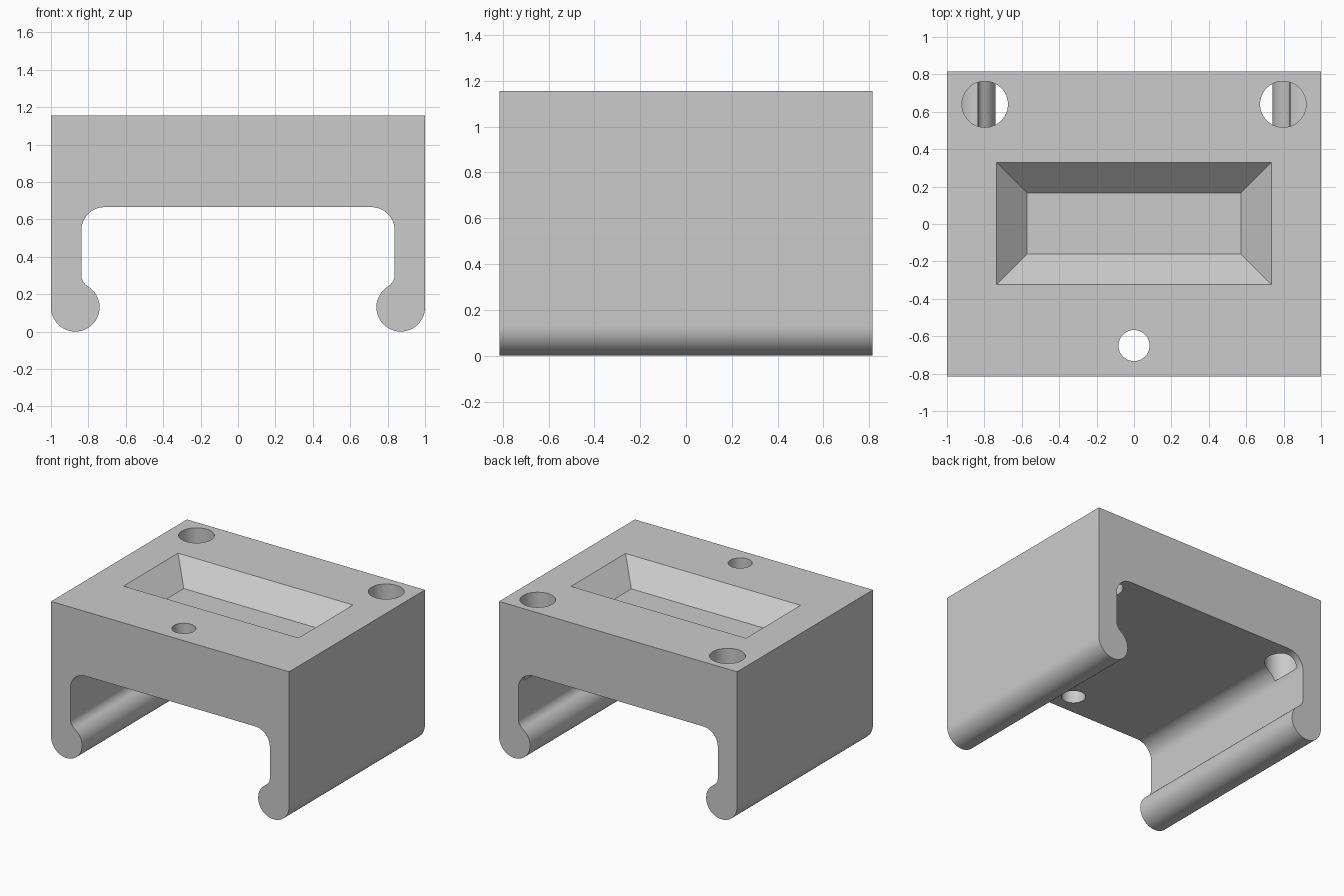
import bpy, bmesh
from math import sin, cos, radians
from mathutils import Matrix, Vector

HEIGHT, HALF_DEPTH = 1.155, 0.815
HOLE_FLOOR = 0.58

cube = bpy.data.objects.get("Cube")
if cube:
    bpy.data.objects.remove(cube, do_unlink=True)

grey = bpy.data.materials.new("plain grey")
grey.use_nodes = True
colour = (0.6, 0.6, 0.6, 1)
grey.diffuse_color = colour
grey.node_tree.nodes["Principled BSDF"].inputs["Base Color"].default_value = colour


def make_object(name, bm):
    bmesh.ops.recalc_face_normals(bm, faces=bm.faces)
    mesh = bpy.data.meshes.new(name)
    bm.to_mesh(mesh)
    bm.free()
    mesh.materials.append(grey)
    obj = bpy.data.objects.new(name, mesh)
    bpy.context.collection.objects.link(obj)
    return obj


def arc(cx, cz, r, start, end, steps):
    angles = [radians(start + (end - start) * i / steps) for i in range(steps + 1)]
    return [(cx + r * cos(a), cz + r * sin(a)) for a in angles]


def cylinder(name, x, y, r, bottom, top):
    bm = bmesh.new()
    bmesh.ops.create_cone(bm, cap_ends=True, segments=64, radius1=r, radius2=r,
                          depth=top - bottom,
                          matrix=Matrix.Translation((x, y, (top + bottom) / 2)))
    return make_object(name, bm)


# Clip cross-section: outer wall, rounded foot, neck, inner wall, ceiling fillet
left_half = [(-1, HEIGHT)]
left_half += arc(-0.87, 0.13, 0.13, 180, 418.5, 48)
left_half += arc(-0.763, 0.305, 0.075, 238.5, 180, 12)[1:]
left_half += arc(-0.713, 0.54, 0.125, 180, 90, 20)
outline = left_half + [(-x, z) for x, z in reversed(left_half)]

bm = bmesh.new()
face = bm.faces.new([bm.verts.new((x, -HALF_DEPTH, z)) for x, z in outline])
extruded = bmesh.ops.extrude_face_region(bm, geom=[face])
bmesh.ops.translate(bm, vec=(0, 2 * HALF_DEPTH, 0),
                    verts=[v for v in extruded["geom"] if isinstance(v, bmesh.types.BMVert)])
body = make_object("clip_body", bm)

# Sloped pocket cutter, its sides carried a little above the top face
bm = bmesh.new()
rings = []
for grow, z in ((0, HEIGHT - 0.163), (0.263, HEIGHT + 0.1)):
    hx, hy = 0.572 + grow, 0.164 + grow
    rings.append([bm.verts.new((sx * hx, 0.003 + sy * hy, z))
                  for sx, sy in ((-1, -1), (1, -1), (1, 1), (-1, 1))])
bm.faces.new(rings[0])
bm.faces.new(rings[1])
for i in range(4):
    j = (i + 1) % 4
    bm.faces.new((rings[0][i], rings[0][j], rings[1][j], rings[1][i]))
cutters = [make_object("pocket_cutter", bm)]

# Screw hole cutters: one through the front, two ending in the side walls
cutters.append(cylinder("front_hole_cutter", 0, -0.65, 0.083, 0.5, 1.3))
for side, x in (("right", -0.797), ("left", 0.797)):
    cutters.append(cylinder(side + "_hole_cutter", x, 0.64, 0.123, HOLE_FLOOR, 1.3))

bpy.ops.object.select_all(action="DESELECT")
body.select_set(True)
bpy.context.view_layer.objects.active = body
for cutter in cutters:
    cutter.hide_render = True
    cut = body.modifiers.new(cutter.name, "BOOLEAN")
    cut.operation = "DIFFERENCE"
    cut.solver = "EXACT"
    cut.object = cutter
    bpy.ops.object.modifier_apply(modifier=cut.name)
for cutter in cutters:
    bpy.data.objects.remove(cutter, do_unlink=True)

# Leave the two side wall holes open at the bottom
bm = bmesh.new()
bm.from_mesh(body.data)
floors = [f for f in bm.faces if f.normal.z > 0.99
          and all(abs(v.co.z - HOLE_FLOOR) < 0.002 for v in f.verts)]
bmesh.ops.delete(bm, geom=floors, context="FACES")
bm.to_mesh(body.data)
bm.free()

bpy.ops.object.shade_smooth_by_angle(angle=radians(30))
